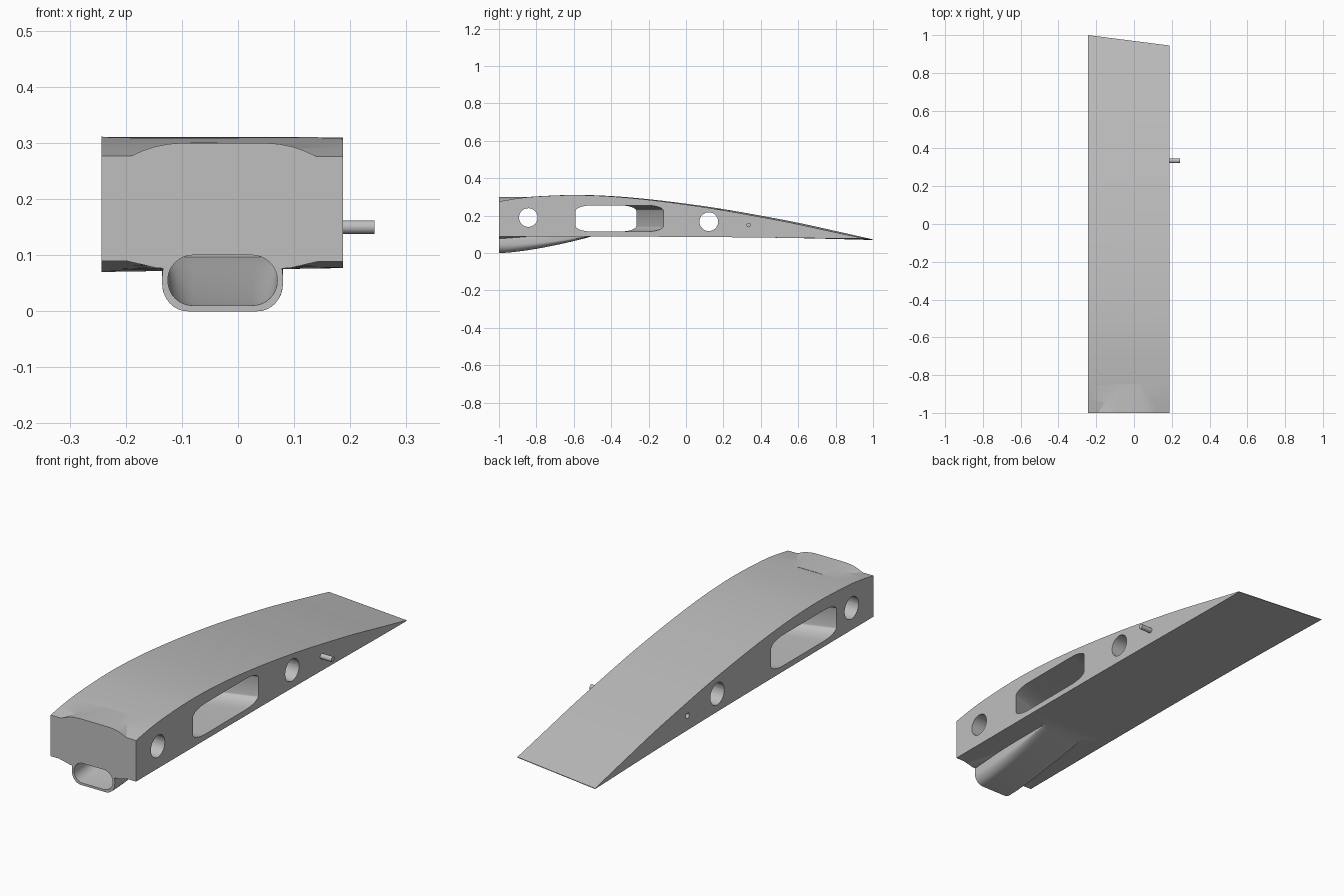
import bpy, bmesh, math
from mathutils import Vector

cube = bpy.data.objects.get("Cube")
if cube:
    bpy.data.objects.remove(cube, do_unlink=True)

grey = bpy.data.materials.new("light grey")
grey.use_nodes = True
colour = (0.52, 0.52, 0.52, 1)
grey.diffuse_color = colour
grey.node_tree.nodes["Principled BSDF"].inputs["Base Color"].default_value = colour

LEFT, RIGHT, NOSE = -0.243, 0.187, -1.0


def loft(name, sections):
    """Solid through matching closed outlines, capped at both ends."""
    bm = bmesh.new()
    rings = [[bm.verts.new(p) for p in s] for s in sections]
    n = len(rings[0])
    for a, b in zip(rings, rings[1:]):
        for i in range(n):
            j = (i + 1) % n
            bm.faces.new((a[i], a[j], b[j], b[i]))
    bm.faces.new(rings[0])
    bm.faces.new(rings[-1])
    bmesh.ops.recalc_face_normals(bm, faces=bm.faces)
    mesh = bpy.data.meshes.new(name)
    bm.to_mesh(mesh)
    bm.free()
    mesh.materials.append(grey)
    obj = bpy.data.objects.new(name, mesh)
    bpy.context.collection.objects.link(obj)
    return obj


def activate(obj):
    bpy.ops.object.select_all(action='DESELECT')
    obj.select_set(True)
    bpy.context.view_layer.objects.active = obj


def combine(target, tool, operation):
    mod = target.modifiers.new("combine", 'BOOLEAN')
    mod.operation, mod.solver, mod.object = operation, 'EXACT', tool
    activate(target)
    bpy.ops.object.modifier_apply(modifier=mod.name)
    bpy.data.objects.remove(tool, do_unlink=True)


def smooth_curve(pts, steps=4):
    """Catmull-Rom curve through the points."""
    p = [Vector(q) for q in pts]
    p = [2 * p[0] - p[1]] + p + [2 * p[-1] - p[-2]]
    out = []
    for a, b, c, d in zip(p, p[1:], p[2:], p[3:]):
        for k in range(steps):
            t = k / steps
            out.append(0.5 * (2 * b + (c - a) * t + (2 * a - 5 * b + 4 * c - d) * t * t
                              + (3 * b - a - 3 * c + d) * t ** 3))
    return out + [p[-2]]


def rounded(u0, u1, v0, v1, ru, rv, steps=8):
    """Rectangle with elliptical corners."""
    pts = []
    for q, (cu, cv) in enumerate(((u1 - ru, v1 - rv), (u0 + ru, v1 - rv),
                                  (u0 + ru, v0 + rv), (u1 - ru, v0 + rv))):
        for k in range(steps + 1):
            a = math.pi / 2 * (q + k / steps)
            pts.append((cu + ru * math.cos(a), cv + rv * math.sin(a)))
    return pts


def rod(name, x0, x1, y, z, r):
    ring = rounded(y - r, y + r, z - r, z + r, r * 0.999, r * 0.999)
    return loft(name, [[(x, v, w) for v, w in ring] for x in (x0, x1)])


# Wing body: aerofoil profile with a slanted trailing edge
top = smooth_curve([(-1, .277), (-.9, .293), (-.8, .303), (-.6, .311), (-.4, .305),
                    (-.2, .288), (0, .264), (.2, .235), (.4, .2), (.6, .162),
                    (.8, .118), (1, .073)])
under = smooth_curve([(1, .070), (.6, .08), (.2, .086), (-.3, .089), (-1, .09)])


def wing_section(x, length, tail_lift, drop):
    pts = []
    for y, z in top + under:
        t = (y + 1) / 2
        pts.append((x, NOSE + t * length, z + tail_lift * t ** 6 - drop * (1 - t ** 6)))
    return pts


wing = loft("wing_panel", [wing_section(LEFT, 2, 0, 0),
                           wing_section(RIGHT, 1.945, .007, .001)])


# Nose fairings, above and below, narrowing backwards
def fairing(name, outline, back, squeeze, back_z, base):
    mid = -0.026
    front = [(x, NOSE, z) for x, z in outline]
    rear = [(mid + (x - mid) * squeeze, back, base + (z - base) * back_z) for x, z in outline]
    return loft(name, [front, rear])


hump = [(-.19, .277), (-.17, .286), (-.15, .293), (-.125, .298), (-.1, .3)]
hump += [(-.052 - x, z) for x, z in reversed(hump)]
combine(wing, fairing("top_fairing", hump + [(.138, .24), (-.19, .24)],
                      -.85, .72, 1, .24), 'UNION')
belly = [(-.2, .09), (-.17, .083), (-.145, .077), (-.12, .076)]
belly += [(-.052 - x, z) for x, z in reversed(belly)]
combine(wing, fairing("belly_fairing", belly + [(.148, .11), (-.2, .11)],
                      -.8, .8, .58, .11), 'UNION')

# Air scoop under the nose, curving up into the belly
scoop, duct = [], []
for k in range(13):
    t = k / 12
    y, rise = NOSE + .5 * t, .09 * t ** 1.5
    r = .045 * (1 - t) + .004
    scoop.append([(x, y, z) for x, z in rounded(-.135, .08, rise, .112, .045, min(r, .01 + r))])
    low = min(.01 + rise, .097)
    h = .1 - low
    duct.append([(x, y - .002 * (k == 0), z)
                 for x, z in rounded(-.125, .07, low, .1, .045, h * .49)])
combine(wing, loft("scoop", scoop), 'UNION')
combine(wing, loft("duct_cutter", duct), 'DIFFERENCE')

# Swept slot through both sides
slot = rounded(-.59, -.12, .115, .255, .09, .03)
slope = .145 / (RIGHT - LEFT)
combine(wing, loft("slot_cutter", [[(x, y + slope * (x - RIGHT), z) for y, z in slot]
                                   for x in (LEFT - .05, RIGHT + .05)]), 'DIFFERENCE')

# Round spar holes and the small pin socket
for y, z in ((-.843, .19), (.122, .168)):
    combine(wing, rod("spar_cutter", LEFT - .05, RIGHT + .05, y, z, .05), 'DIFFERENCE')
combine(wing, rod("socket_cutter", LEFT - .05, LEFT + .06, .335, .15, .012), 'DIFFERENCE')

# Locating pin
pin = rod("locating_pin", RIGHT - .03, .243, .335, .15, .012)

for obj in (wing, pin):
    activate(obj)
    bpy.ops.object.shade_smooth_by_angle(angle=math.radians(25))
